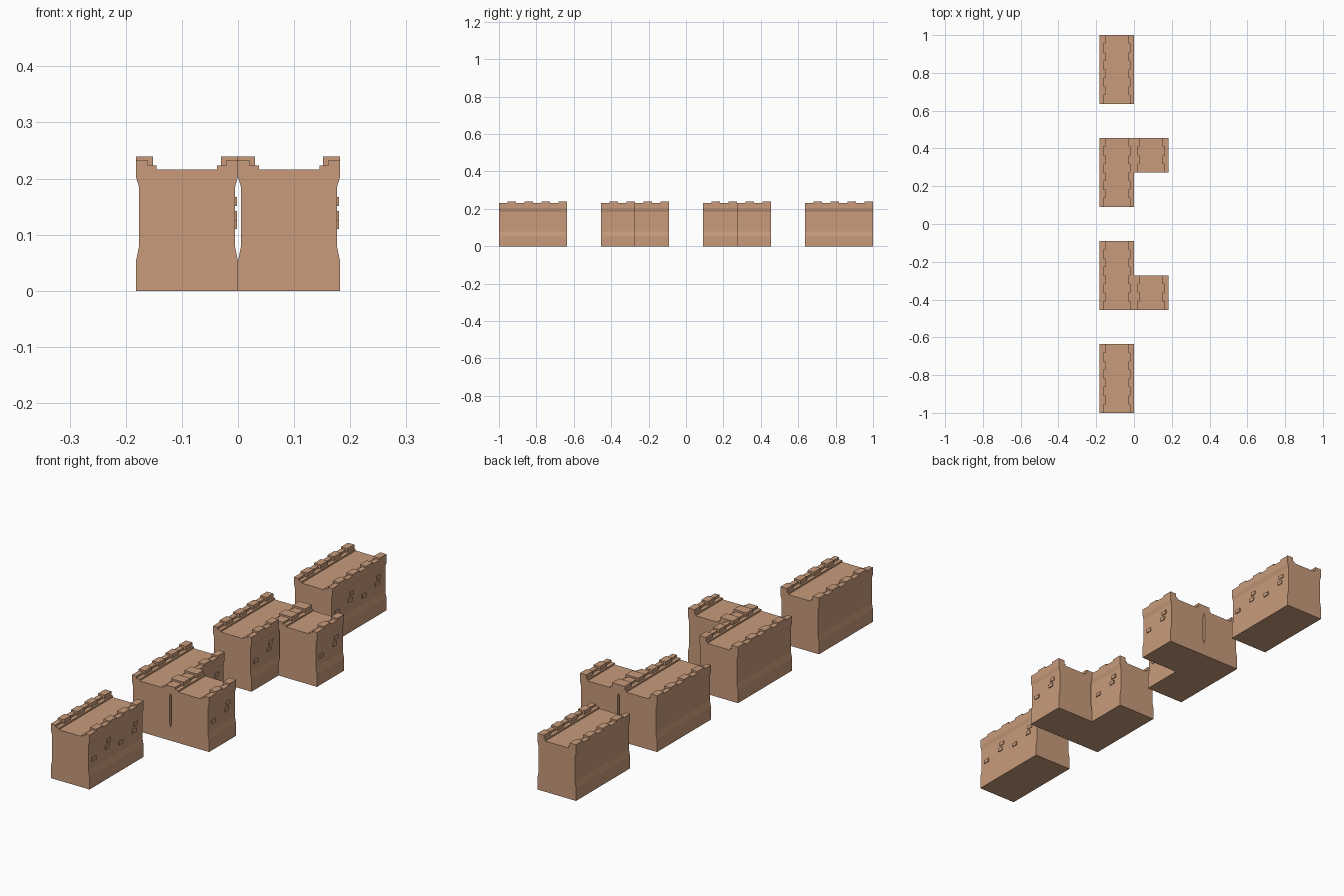
import bpy, bmesh

if "Cube" in bpy.data.objects:
    bpy.data.objects.remove(bpy.data.objects["Cube"])

U = 2 / 11          # one wall module: width and half length
H = U / 2           # half width

stone = bpy.data.materials.new("sandstone")
stone.diffuse_color = (0.58, 0.33, 0.20, 1)
stone.use_nodes = True
stone.node_tree.nodes["Principled BSDF"].inputs["Base Color"].default_value = stone.diffuse_color


def extrude(bm, profile, y0, y1):
    """Sweep a closed x-z outline from y0 to y1."""
    a = [bm.verts.new((x, y0, z)) for x, z in profile]
    b = [bm.verts.new((x, y1, z)) for x, z in profile]
    n = len(a)
    bm.faces.new(a)
    bm.faces.new(b[::-1])
    for i in range(n):
        j = (i + 1) % n
        bm.faces.new((a[i], b[i], b[j], a[j]))


def finish(bm, name, x, y):
    bmesh.ops.recalc_face_normals(bm, faces=bm.faces)
    mesh = bpy.data.meshes.new(name)
    bm.to_mesh(mesh)
    bm.free()
    mesh.materials.append(stone)
    obj = bpy.data.objects.new(name, mesh)
    obj.location = (x, y, 0)
    bpy.context.collection.objects.link(obj)


# right half of the wall section: flared foot, flared crown, parapet, ledge, walkway
HALF = [(H, 0), (H, 0.053), (H - 0.0055, 0.08), (H - 0.0055, 0.184),
        (H, 0.203), (H, 0.232), (H - 0.021, 0.232), (H - 0.021, 0.223),
        (H - 0.037, 0.223), (H - 0.037, 0.216)]
# merlon section: sits on the parapet and steps down to the ledge behind it
MERLON = [(H, 0.232), (H, 0.2395), (H - 0.030, 0.2395),
          (H - 0.030, 0.223), (H - 0.021, 0.223), (H - 0.021, 0.232)]
# raised bricks per module: y start, y end, z bottom, z top
BRICKS = [(0.022, 0.049, 0.110, 0.126), (0.112, 0.138, 0.126, 0.142),
          (0.121, 0.148, 0.151, 0.167)]


def wall(name, x, y, modules):
    length = U * modules
    # body
    bm = bmesh.new()
    extrude(bm, HALF + [(-px, z) for px, z in reversed(HALF)], 0, length)
    finish(bm, name + "_body", x, y)
    # battlements on both sides
    bm = bmesh.new()
    for i in range(2 * modules):
        for side in (-1, 1):
            extrude(bm, [(side * px, z) for px, z in MERLON],
                    (i + 0.5) * H, (i + 1) * H)
    finish(bm, name + "_battlements", x, y)
    # raised bricks on the outer (+x) face
    bm = bmesh.new()
    x0, x1 = H - 0.007, H - 0.002
    for m in range(modules):
        for y0, y1, z0, z1 in BRICKS:
            extrude(bm, [(x0, z0), (x1, z0), (x1, z1), (x0, z1)],
                    m * U + y0, m * U + y1)
    finish(bm, name + "_bricks", x, y)


# four long walls in a row, the middle two with a short side wall
for i in range(4):
    start = -1 + i * 3 * U
    wall(f"long_wall_{i + 1}", -H, start, 2)
wall("short_wall_front", H, -2.5 * U, 1)
wall("short_wall_back", H, 1.5 * U, 1)
